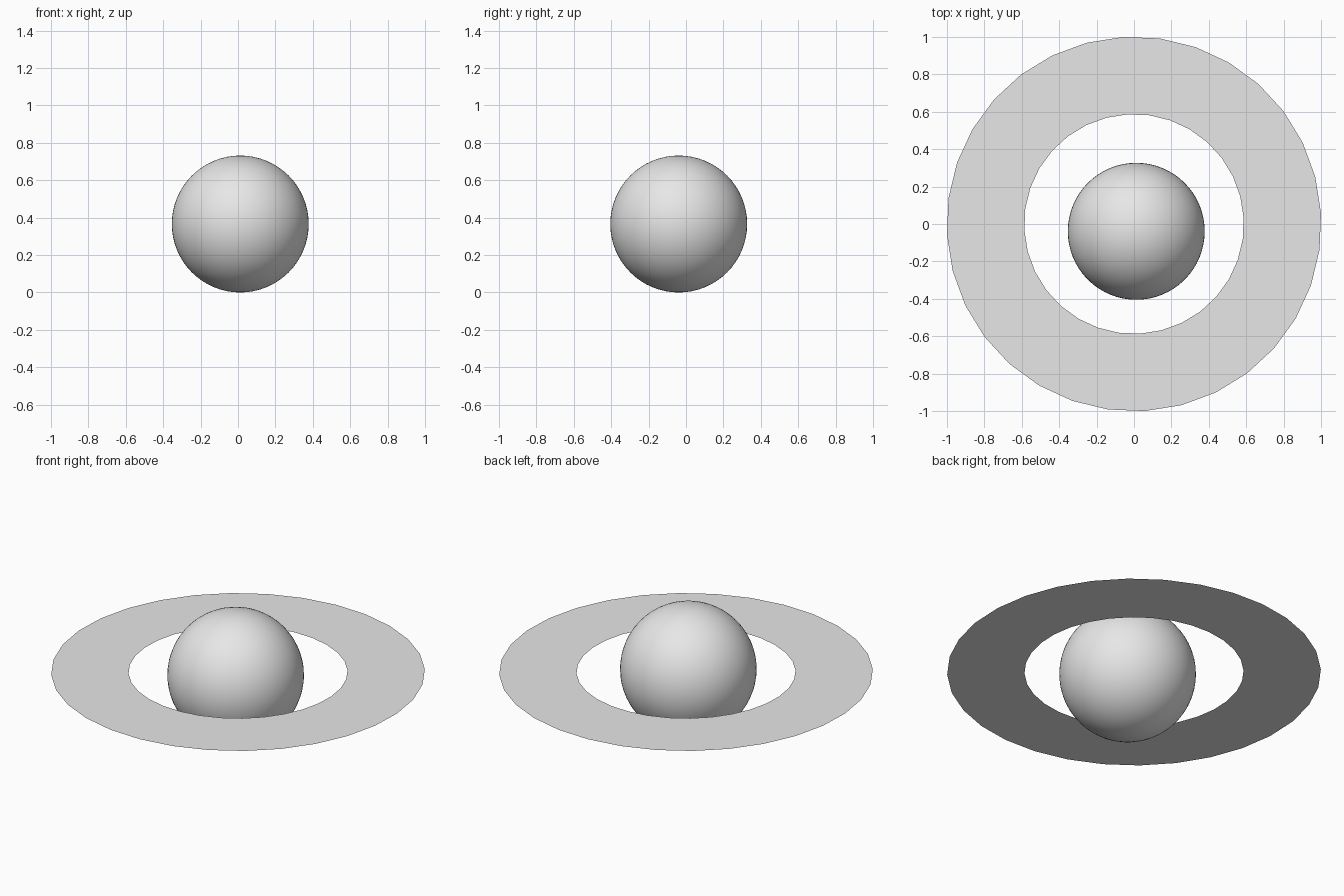
import bpy, bmesh, math

if "Cube" in bpy.data.objects:
    bpy.data.objects.remove(bpy.data.objects["Cube"])

grey = bpy.data.materials.new("light grey")
grey.diffuse_color = (0.8, 0.8, 0.8, 1)
grey.use_nodes = True
grey.node_tree.nodes["Principled BSDF"].inputs["Base Color"].default_value = grey.diffuse_color


def add_object(name, bm, smooth):
    mesh = bpy.data.meshes.new(name)
    for f in bm.faces:
        f.smooth = smooth
    bm.to_mesh(mesh)
    bm.free()
    mesh.materials.append(grey)
    obj = bpy.data.objects.new(name, mesh)
    bpy.context.collection.objects.link(obj)
    return obj


RADIUS = 0.366

# Smooth planet ball, slightly off the ring's centre
bm = bmesh.new()
bmesh.ops.create_uvsphere(bm, u_segments=64, v_segments=32, radius=RADIUS)
planet = add_object("planet", bm, True)
planet.location = (0.012, -0.039, RADIUS)

# Flat 32-sided ring around the planet's middle, a single sheet
SIDES, OUTER, INNER, TURN = 32, 1.0015, 0.587, math.radians(3.3)
bm = bmesh.new()
loops = []
for r in (INNER, OUTER):
    angles = [TURN + 2 * math.pi * i / SIDES for i in range(SIDES)]
    loops.append([bm.verts.new((r * math.cos(a), r * math.sin(a), 0)) for a in angles])
inner, outer = loops
for i in range(SIDES):
    j = (i + 1) % SIDES
    bm.faces.new((inner[i], outer[i], outer[j], inner[j]))
ring = add_object("ring", bm, False)
ring.location = (0, 0, RADIUS)
